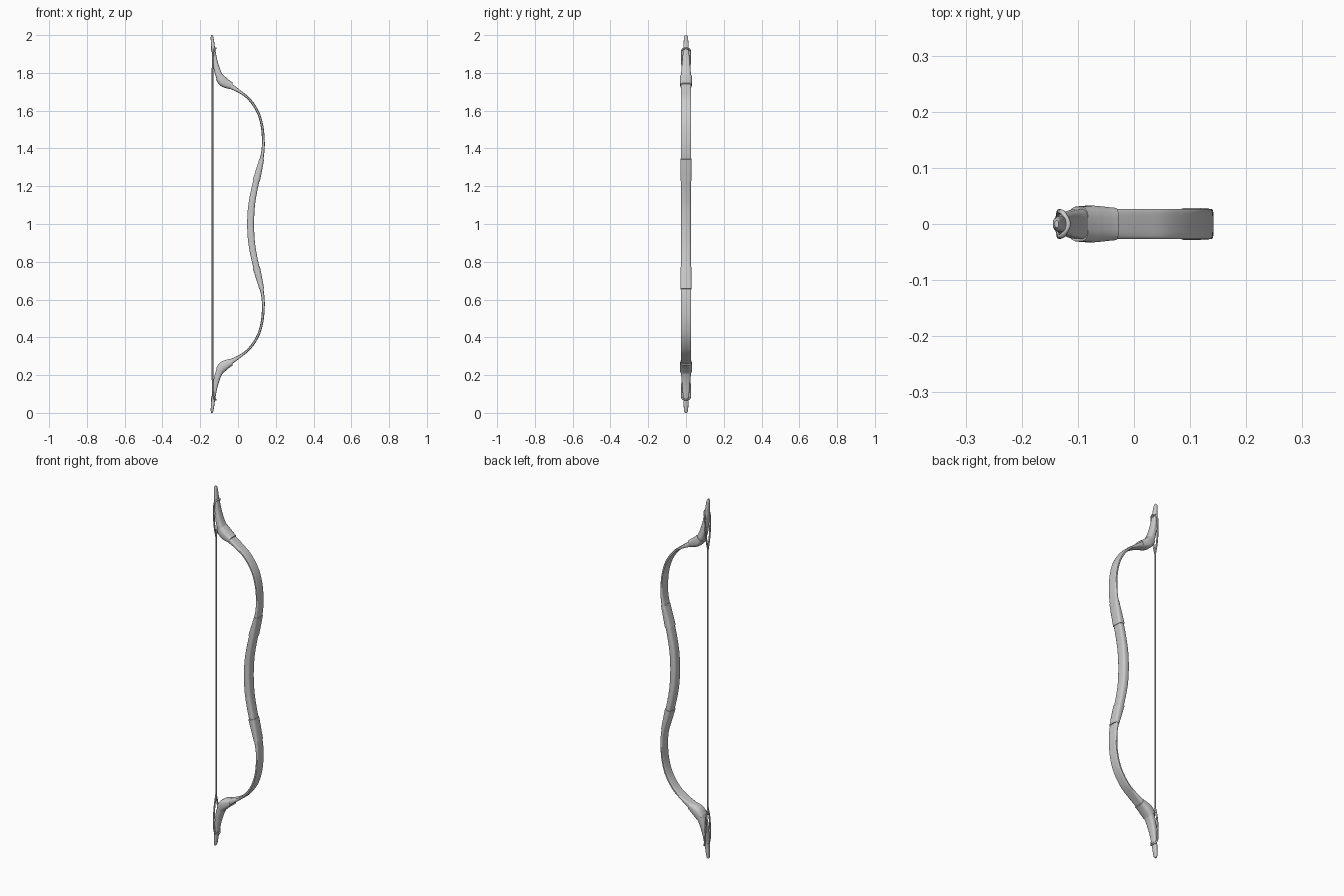
import bpy, bmesh, math
from mathutils import Vector

if "Cube" in bpy.data.objects:
    bpy.data.objects.remove(bpy.data.objects["Cube"])


def catmull(pts, steps):
    """Smooth interpolation through rows of numbers."""
    out = []
    p = [Vector(q) for q in pts]
    p = [2 * p[0] - p[1]] + p + [2 * p[-1] - p[-2]]
    for i in range(1, len(p) - 2):
        a, b, c, d = p[i - 1:i + 3]
        for s in range(steps):
            t = s / steps
            out.append(0.5 * (2 * b + (c - a) * t + (2 * a - 5 * b + 4 * c - d) * t * t
                              + (3 * b - a - 3 * c + d) * t ** 3))
    out.append(p[-2])
    return out


def mirror_z(ob):
    ob.location.z = 1
    m = ob.modifiers.new("mirror", 'MIRROR')
    m.use_axis = (False, False, True)
    m.merge_threshold = 0.0005


def smooth(ob):
    bpy.ops.object.select_all(action='DESELECT')
    bpy.context.view_layer.objects.active = ob
    ob.select_set(True)
    bpy.ops.object.shade_smooth_by_angle(angle=math.radians(40))


def sweep(name, rows, power=0.5, steps=4, sides=16, cap_start=True):
    """Sweep a rounded box section; rows are (x, z, thickness, half width)."""
    path = catmull(rows, steps)
    bm = bmesh.new()
    rings = []
    for i, r in enumerate(path):
        d = path[min(i + 1, len(path) - 1)] - path[max(i - 1, 0)]
        if not cap_start and i == 0:
            d = Vector((0, 1, 0, 0))
        n = Vector((d[1], 0, -d[0])).normalized()
        ring = []
        for k in range(sides):
            a = 2 * math.pi * (k + 0.5) / sides
            c, s = math.cos(a), math.sin(a)
            u = math.copysign(abs(c) ** power, c) * r[2] / 2
            v = math.copysign(abs(s) ** power, s) * r[3]
            ring.append(bm.verts.new(Vector((r[0], 0, r[1] - 1)) + n * u + Vector((0, v, 0))))
        rings.append(ring)
    for a, b in zip(rings, rings[1:]):
        for k in range(sides):
            j = (k + 1) % sides
            bm.faces.new((a[k], a[j], b[j], b[k]))
    if cap_start:
        bm.faces.new(rings[0])
    bm.faces.new(rings[-1])
    bmesh.ops.recalc_face_normals(bm, faces=bm.faces)
    me = bpy.data.meshes.new(name)
    bm.to_mesh(me)
    bm.free()
    ob = bpy.data.objects.new(name, me)
    bpy.context.collection.objects.link(ob)
    smooth(ob)
    mirror_z(ob)
    return ob


def cord(name, pts, radius):
    """Thin round cord through points, as a mesh."""
    cu = bpy.data.curves.new(name, 'CURVE')
    cu.dimensions = '3D'
    cu.bevel_depth = radius
    cu.bevel_resolution = 2
    cu.use_fill_caps = True
    sp = cu.splines.new('POLY')
    sp.points.add(len(pts) - 1)
    for q, p in zip(sp.points, pts):
        q.co = (*p, 1)
    ob = bpy.data.objects.new(name, cu)
    bpy.context.collection.objects.link(ob)
    return ob


# handle in the middle
sweep("grip", [(.066, 1, .037, .026), (.071, 1.09, .036, .026),
               (.084, 1.17, .034, .026), (.102, 1.25, .032, .026)], cap_start=False)

# wrapped collar between grip and limb
sweep("collar", [(.097, 1.23, .039, .029), (.111, 1.285, .033, .029),
                 (.126, 1.345, .025, .029)])

# thin flexing limb
sweep("limb", [(.118, 1.31, .022, .027), (.131, 1.38, .017, .027), (.134, 1.44, .015, .027),
               (.127, 1.52, .014, .027), (.104, 1.595, .014, .027), (.06, 1.66, .014, .027),
               (.01, 1.70, .016, .027), (-.045, 1.733, .030, .027)], power=0.4, steps=5)

# swollen joint at the end of the limb
sweep("joint", [(-.034, 1.731, .036, .029), (-.055, 1.740, .046, .031),
                (-.078, 1.754, .053, .033), (-.099, 1.778, .046, .031)], power=0.6)

# stiff recurved end
sweep("recurve_end", [(-.092, 1.768, .040, .028), (-.109, 1.81, .034, .025),
                      (-.122, 1.865, .026, .020), (-.131, 1.93, .019, .014)], power=0.6)

# nock tip
sweep("nock_tip", [(-.130, 1.918, .024, .014), (-.132, 1.935, .020, .014),
                   (-.135, 1.965, .018, .0125), (-.1375, 1.99, .014, .010),
                   (-.138, 2.0, .007, .006)], power=0.7)

# bowstring and the loops that hook round the nocks
cord("bowstring", [(-.135, 0, .28), (-.135, 0, 1.72)], .004)
half = [(-.135, 0, .72), (-.135, .014, .78), (-.134, .021, .85), (-.132, .022, .90),
        (-.126, .019, .924), (-.117, 0, .93)]
loop = catmull(half + [(x, -y, z) for x, y, z in reversed(half[:-1])], 4)
mirror_z(cord("string_loop", loop, .0045))
